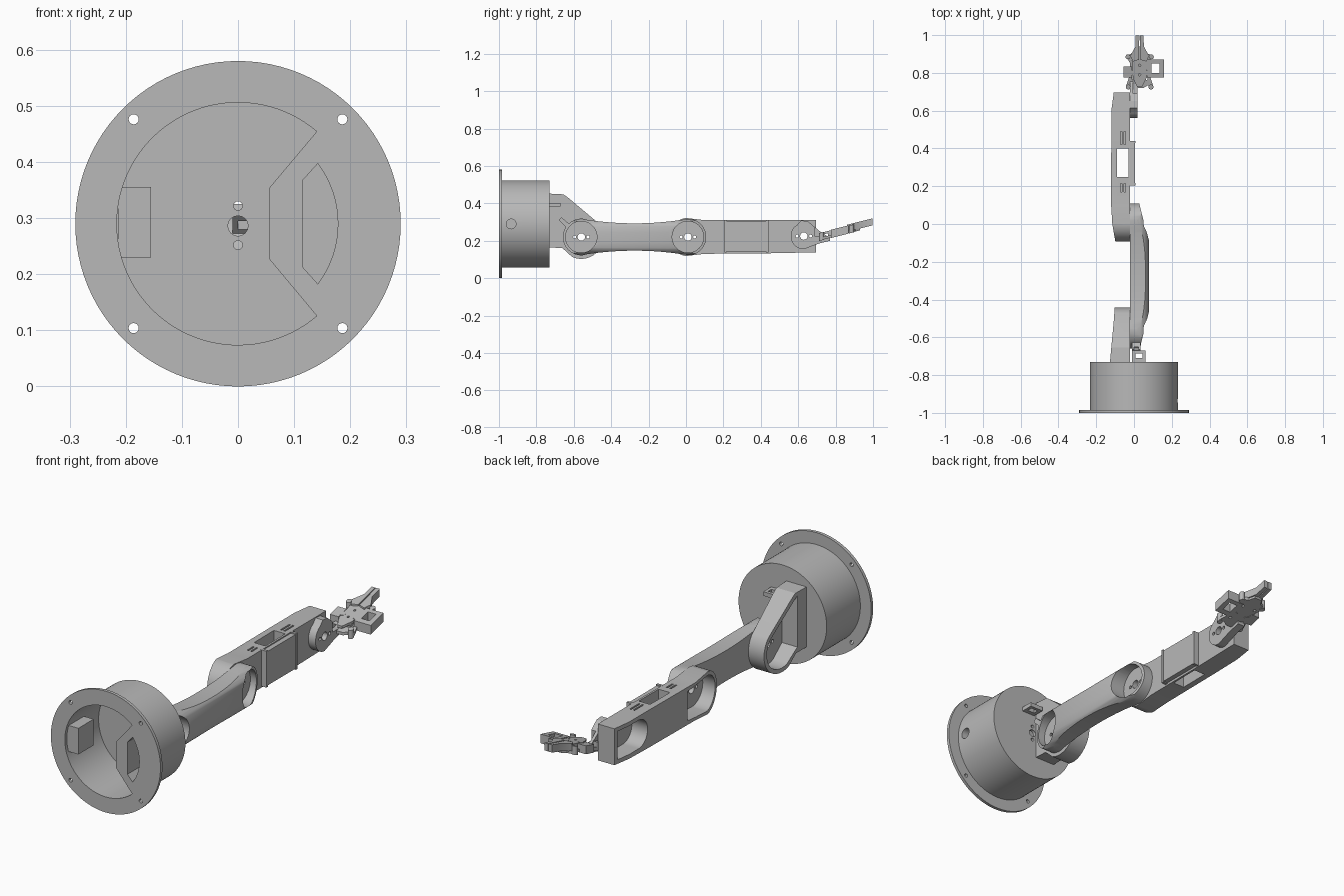
import bpy, bmesh, math
from mathutils import Matrix, Vector

cube = bpy.data.objects.get("Cube")
if cube:
    bpy.data.objects.remove(cube, do_unlink=True)

GREY = (0.48, 0.48, 0.48, 1)
mat = bpy.data.materials.new("grey_plastic")
mat.use_nodes = True
mat.diffuse_color = GREY
mat.node_tree.nodes["Principled BSDF"].inputs["Base Color"].default_value = GREY


def prism(name, pts, axis, lo, hi):
    """Extrude a 2D outline along one axis."""
    def place(p, d):
        return {"x": (d, *p), "y": (p[0], d, p[1]), "z": (*p, d)}[axis]
    bm = bmesh.new()
    face = bm.faces.new([bm.verts.new(place(p, lo)) for p in pts])
    ext = bmesh.ops.extrude_face_region(bm, geom=[face])
    top = [v for v in ext["geom"] if isinstance(v, bmesh.types.BMVert)]
    step = Vector(place((0, 0), hi - lo))
    bmesh.ops.translate(bm, verts=top, vec=step)
    bmesh.ops.recalc_face_normals(bm, faces=bm.faces)
    mesh = bpy.data.meshes.new(name)
    bm.to_mesh(mesh)
    bm.free()
    mesh.materials.append(mat)
    obj = bpy.data.objects.new(name, mesh)
    bpy.context.scene.collection.objects.link(obj)
    return obj


def arc(cx, cy, r, a0=0, a1=360, n=32):
    full = a1 - a0 == 360
    angles = [math.radians(a0 + (a1 - a0) * i / n) for i in range(n if full else n + 1)]
    return [(cx + r * math.cos(a), cy + r * math.sin(a)) for a in angles]


def rect(a0, a1, b0, b1):
    return [(a0, b0), (a1, b0), (a1, b1), (a0, b1)]


def combine(obj, tool, op="DIFFERENCE"):
    """Apply one boolean and discard the tool."""
    tool.hide_render = True
    mod = obj.modifiers.new("bool", "BOOLEAN")
    mod.operation, mod.object, mod.solver = op, tool, "EXACT"
    bpy.context.view_layer.update()
    dg = bpy.context.evaluated_depsgraph_get()
    mesh = bpy.data.meshes.new_from_object(obj.evaluated_get(dg))
    obj.modifiers.clear()
    obj.data = mesh
    bpy.data.objects.remove(tool, do_unlink=True)


def cut(obj, pts, axis, lo, hi):
    combine(obj, prism("cutter", pts, axis, lo, hi))


def horn_holes(obj, y, z):
    """Shaft hole with a small screw hole on each side."""
    for dy, r in ((0, 0.02), (-0.036, 0.008), (0.036, 0.008)):
        cut(obj, arc(y + dy, z, r, n=16), "x", -0.3, 0.3)


# Base: drum with flange, hollow from the front
CZ = 0.29
base = prism("base_drum", arc(0, CZ, 0.233, n=96), "y", -0.995, -0.73)
combine(base, prism("flange", arc(0, CZ, 0.29, n=96), "y", -1, -0.985), "UNION")
cavity = arc(0, CZ, 0.216, 49.5, 310.5, 72) + [(0.055, 0.228), (0.055, 0.353)]
cut(base, cavity, "y", -1.1, -0.745)
slot = arc(0, CZ, 0.178, -37, 37, 16) + [(0.115, 0.367), (0.115, 0.213)]
cut(base, slot, "y", -1.1, -0.745)
for sx in (-1, 1):
    for sz in (-1, 1):
        cut(base, arc(sx * 0.186, CZ + sz * 0.186, 0.009, n=16), "y", -1.1, -0.9)
for z, r in ((0.286, 0.018), (0.322, 0.008), (0.252, 0.008)):
    cut(base, arc(0, z, r, n=16), "y", -0.8, -0.7)
cut(base, arc(-0.935, CZ, 0.026, n=24), "x", 0.19, 0.3)
prism("inner_block", rect(-0.214, -0.155, 0.23, 0.355), "y", -0.985, -0.87)
tab = prism("cable_tab", rect(-0.01, 0.06, -0.735, -0.67), "z", 0.382, 0.402)
cut(tab, rect(0.008, 0.045, -0.71, -0.685), "z", 0.3, 0.5)

# Shoulder bracket: hollow cheek open on its outer side
SY, EY, AZ = -0.56, 0.01, 0.22


def bracket_outline(wall, y0):
    return (arc(SY, AZ, 0.117 - wall, -115, 42, 28)
            + [(-0.63 - wall * 0.5, 0.43 - wall), (-0.655 - wall * 0.5, 0.448 - wall),
               (y0, 0.452 - wall), (y0, 0.165 + wall), (-0.66, 0.16 + wall)])


shoulder = prism("shoulder_bracket", bracket_outline(0, -0.735), "x", -0.13, -0.02)
taper = [(-0.128, -0.74), (-0.02, -0.74), (-0.02, -0.4), (-0.1, -0.4), (-0.106, -0.5)]
combine(shoulder, prism("taper", taper, "z", 0, 0.6), "INTERSECT")
cut(shoulder, bracket_outline(0.02, -0.67), "x", -0.3, -0.04)
horn_holes(shoulder, SY, AZ)

# Upper arm: waisted link, domed outside, with a round cup at each end
R = 0.098
waist = []
for i in range(17):
    t = -0.9 + 1.8 * i / 16
    waist.append(((SY + EY) / 2 + t * (EY - SY) / 2, 0.073 + 0.024 * t * t))
outline = (arc(SY, AZ, R, 85, 275, 36) + [(y, AZ - h) for y, h in waist]
           + arc(EY, AZ, R, -85, 85, 36) + [(y, AZ + h) for y, h in reversed(waist)])
arm = prism("upper_arm", outline, "x", -0.02, 0.09)
plan = [(-0.02, -0.7), (0.025, -0.7), (0.04, -0.62), (0.08, -0.46), (0.08, -0.09),
        (0.05, 0.02), (0.025, 0.12), (-0.02, 0.12)]
combine(arm, prism("plan", plan, "z", 0, 0.5), "INTERSECT")
dome = [(-0.03, AZ - 0.1)]
for i in range(25):
    a = math.radians(-90 + 180 * i / 24)
    s = math.sin(a)
    dome.append((-0.02 + 0.101 * abs(math.cos(a)) ** 0.75,
                 AZ + math.copysign(0.1 * abs(s) ** 0.75, s)))
dome.append((-0.03, AZ + 0.1))
combine(arm, prism("dome", dome, "y", -0.8, 0.3), "INTERSECT")
for y in (SY, EY):
    cut(arm, arc(y, AZ, 0.084, n=48), "x", 0, 0.3)
    horn_holes(arm, y, AZ)

# Small clip leaning over the shoulder cup
clip = prism("arm_clip", [(-0.68, 0.31), (-0.665, 0.325), (-0.625, 0.29), (-0.64, 0.27)],
             "x", -0.01, 0.035)
cut(clip, rect(0, 0.025, -0.665, -0.65), "z", 0.2, 0.4)

# Forearm: box with rounded elbow, two outer pockets and a through window
fore = prism("forearm", arc(EY, AZ, 0.102, 95, 265, 36)
             + [(0.1, 0.13), (0.45, 0.133), (0.695, 0.138), (0.695, 0.312), (0.45, 0.312),
                (0.1, 0.31)], "x", -0.125, -0.02)
plan = [(-0.02, -0.12), (-0.02, 0.72), (-0.104, 0.72), (-0.12, 0.6), (-0.121, 0.1),
        (-0.115, 0), (-0.094, -0.12)]
combine(fore, prism("plan", plan, "z", 0, 0.5), "INTERSECT")
elbow_pocket = arc(EY, AZ, 0.084, 90, 270, 28) + [(0.16, 0.15), (0.16, 0.29)]
cut(fore, elbow_pocket, "x", -0.3, -0.037)
wrist_pocket = arc(0.53, AZ + 0.005, 0.068, 90, 270, 20) + [(0.675, 0.157), (0.675, 0.293)]
cut(fore, wrist_pocket, "x", -0.3, -0.037)
cut(fore, rect(-0.09, -0.03, 0.25, 0.4), "z", 0, 0.5)
for y0, y1 in ((0.17, 0.215), (0.42, 0.49)):
    for x in (-0.071, -0.053):
        cut(fore, rect(x, x + 0.008, y0, y1), "z", 0.298, 0.4)
horn_holes(fore, EY, AZ)
horn_holes(fore, 0.63, AZ + 0.005)
cover = prism("side_cover", rect(0.205, 0.44, 0.143, 0.306), "x", -0.025, 0.004)
for y in (0.205, 0.428):
    prism("cover_rim", rect(y, y + 0.012, 0.138, 0.312), "x", -0.025, 0.007)

# Wrist bracket carrying the gripper
wrist = prism("wrist_bracket", arc(0.63, 0.225, 0.07, 120, 270, 20)
              + [(0.71, 0.185), (0.77, 0.2), (0.77, 0.215), (0.71, 0.255), (0.65, 0.305),
                 (0.615, 0.308)], "x", -0.02, 0.018)
cut(wrist, rect(0.69, 0.9, 0.222, 0.4), "x", -0.006, 0.1)
horn_holes(wrist, 0.63, AZ + 0.005)

# Gripper: sloping plates, mirrored fingers, knobs and a motor frame
HX = 0.03
SLOPE = Matrix(((1, 0, 0, 0), (0, 1, 0, 0), (0, 0.25, 1, -0.175), (0, 0, 0, 1)))


def sloped(name, pts, lo, hi, holes=()):
    obj = prism(name, pts, "z", lo, hi)
    for hole in holes:
        cut(obj, hole, "z", 0, 0.5)
    obj.data.transform(SLOPE)
    return obj


half = [(0.02, 0.72), (0.045, 0.735), (0.06, 0.715), (0.072, 0.73), (0.055, 0.78),
        (0.05, 0.85), (0.068, 0.88), (0.062, 0.895), (0.035, 0.905), (0.02, 0.93)]
palm = [(HX + x, y) for x, y in half] + [(HX - x, y) for x, y in reversed(half)]
sloped("palm_plate", palm, 0.198, 0.212,
       [arc(HX + x, y, 0.007, n=12) for x in (-0.035, 0.035) for y in (0.77, 0.86)])
sloped("gripper_core", rect(HX - 0.03, HX + 0.03, 0.76, 0.87), 0.21, 0.226)
top_half = [(0.012, 0.725), (0.035, 0.77), (0.04, 0.86), (0.022, 0.92), (0.01, 0.94)]
sloped("top_plate", [(HX + x, y) for x, y in top_half]
       + [(HX - x, y) for x, y in reversed(top_half)], 0.225, 0.237,
       [arc(HX, y, 0.006, n=12) for y in (0.79, 0.84)])
for side, s in (("left", 1), ("right", -1)):
    finger = [(0.003, 0.87), (0.035, 0.86), (0.05, 0.89), (0.022, 0.94), (0.021, 0.998),
              (0.002, 0.998)]
    sloped(side + "_finger", [(HX + s * x, y) for x, y in finger], 0.208, 0.245)
    for x, y in ((0.06, 0.725), (0.062, 0.885), (0.035, 0.8)):
        sloped(side + "_knob", arc(HX + s * x, y, 0.013, n=16), 0.196, 0.238)
sloped("motor_frame", rect(0.07, 0.16, 0.775, 0.87), 0.196, 0.24,
       [rect(0.092, 0.135, 0.8, 0.85)])
sloped("counter_block", rect(-0.055, -0.01, 0.775, 0.835), 0.196, 0.236)

# Smooth round walls, keep edges crisp
for obj in bpy.context.scene.objects:
    if obj.type == "MESH":
        obj.data.shade_smooth()
        obj.data.set_sharp_from_angle(angle=math.radians(30))
